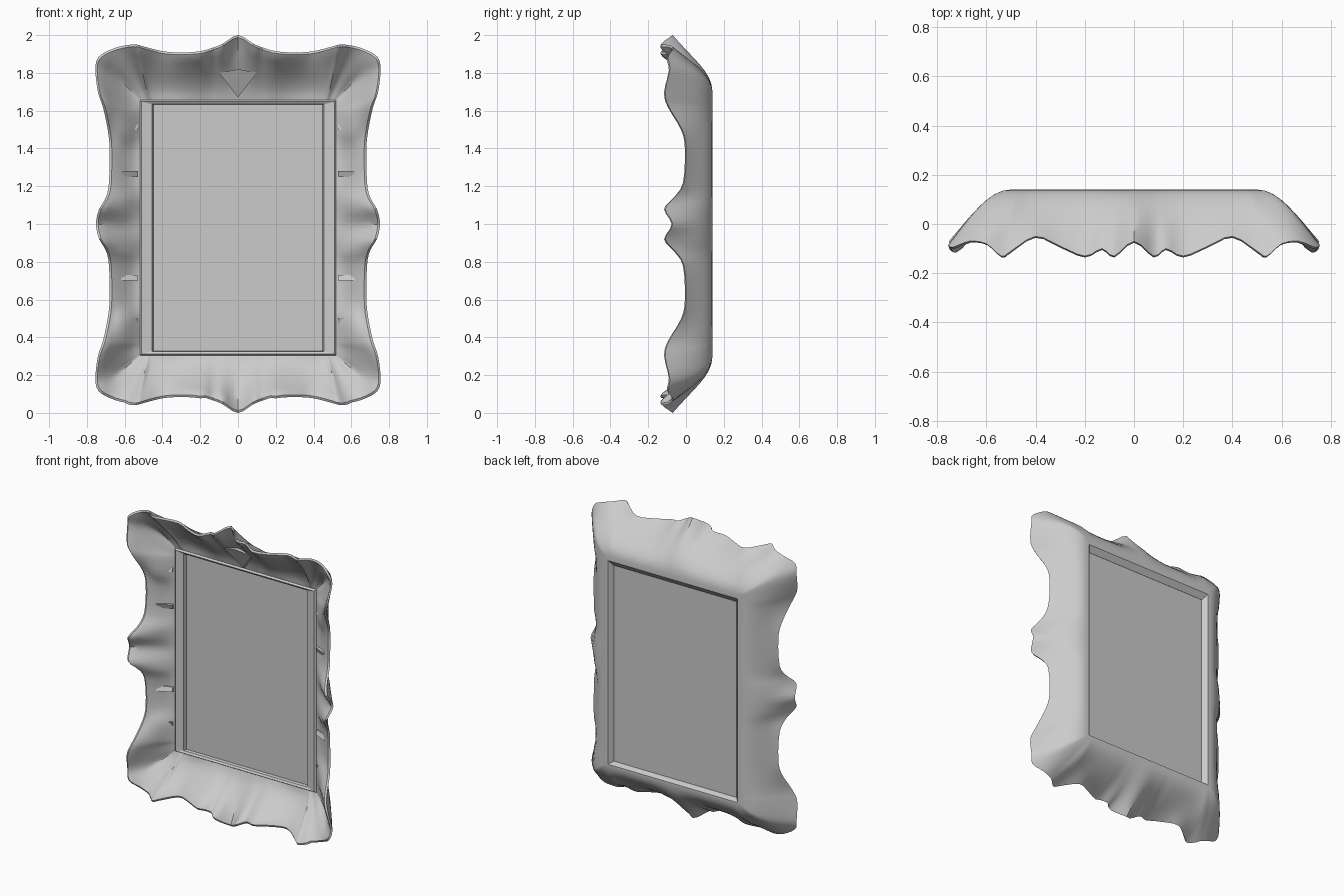
import bpy, bmesh, math
from mathutils import Vector

if "Cube" in bpy.data.objects:
    bpy.data.objects.remove(bpy.data.objects["Cube"])

# Outer rim of one quarter, top centre -> corner -> side centre: x, y, z, ornament swell
RIM = [(0, -.07, 2.0, .015), (.08, -.13, 1.955, .015), (.13, -.10, 1.935, .01),
       (.20, -.13, 1.915, .015), (.30, -.09, 1.908, .005), (.40, -.05, 1.915, 0),
       (.50, -.11, 1.94, .015), (.54, -.13, 1.95, .03), (.60, -.08, 1.945, .01),
       (.67, -.07, 1.925, .01), (.738, -.095, 1.885, 0), (.755, -.085, 1.82, .01),
       (.742, -.11, 1.70, .02), (.715, -.09, 1.62, .03), (.69, -.02, 1.50, .03),
       (.68, 0, 1.40, 0), (.683, -.01, 1.22, .005), (.70, -.06, 1.14, .03),
       (.735, -.11, 1.08, .035), (.752, -.07, 1.0, .015)]
CORNER, SUB = 10, 3


def catmull(a, b, c, d, t):
    return 0.5 * (2 * b + (c - a) * t + (2 * a - 5 * b + 4 * c - d) * t * t
                  + (3 * b - a - 3 * c + d) * t ** 3)


def smooth_quarter():
    # subdivided quarter: point, top edge flag, depth of the rim with its waves evened out
    pts = [Vector(p) for p in RIM]
    first = Vector((-pts[1].x, pts[1].y, pts[1].z, pts[1].w))
    last = Vector((pts[-2].x, pts[-2].y, 2 - pts[-2].z, pts[-2].w))
    ext = [first] + pts + [last]
    out = [catmull(*ext[i:i + 4], s / SUB) for i in range(len(pts) - 1) for s in range(SUB)]
    out.append(pts[-1])
    n = len(out)

    def even(i):
        near = [abs(i + d) for d in range(-6, 7)]
        near = [j if j < n else 2 * n - 2 - j for j in near]
        return sum(out[j].y for j in near) / len(near)
    return [(p, i <= CORNER * SUB, even(i)) for i, p in enumerate(out)]


def on_rect(p, top, hx, hz):
    # point of an inner rectangle that belongs to a rim station
    c, lim, full = (p.x, hx, .738) if top else (p.z - 1, hz, .885)
    k = lim - .07
    c = c if c < k else min(lim, k + (c - k) * .07 / (full - k))
    return (c, hz) if top else (hx, c)


def section(p, top, even, sz):
    # closed moulding section at one station: opening, front scoop, rim, back
    swell = max(p.w, 0)

    def rect(hx, hz, y, zc):
        x, z = on_rect(p, top, hx, hz)
        return Vector((x, y, zc + sz * z))

    def rim_y(f, keep):
        # the waves of the rim die out towards the opening
        return p.y + (even - p.y) * min(1, f * keep)

    outer = Vector((p.x, p.y, 1 + sz * (p.z - 1)))
    if sz < 0 and .2 < p.x < .6 and top:
        outer.z -= .008
    out = [rect(.448, .652, .10, .98), rect(.455, .655, .078, .98),
           rect(.51, .668, .07, .98), rect(.52, .676, .082, .98)]
    base = out[-1]
    inward = base - outer
    inward.y = 0
    inward.normalize()
    edge = outer + inward * .028
    for i in range(1, 9):
        f = 1 - i / 8
        q = edge.lerp(base, f)
        y0 = rim_y(f, 1.4) + .004
        q.y = y0 + (base.y - y0) * math.sin(f * math.pi / 2)
        q.y -= swell * math.sin(math.pi * f) * 1.2
        out.append(q)
    out.append(outer + inward * .012 + Vector((0, -.006, 0)))
    flange = rect(.50, .70, .14, 1.0)
    for i in range(9):
        f = i / 8
        q = outer.lerp(flange, f)
        y0 = rim_y(f, 2.2)
        q.y = y0 + (.14 - y0) * math.sin(f * math.pi / 2)
        out.append(q)
    return out + [rect(.478, .678, .14, .99), rect(.452, .652, .112, .98)]


def finish(name, bm, angle=35):
    bmesh.ops.recalc_face_normals(bm, faces=bm.faces)
    me = bpy.data.meshes.new(name)
    bm.to_mesh(me)
    bm.free()
    ob = bpy.data.objects.new(name, me)
    bpy.context.collection.objects.link(ob)
    bpy.ops.object.select_all(action='DESELECT')
    ob.select_set(True)
    bpy.context.view_layer.objects.active = ob
    bpy.ops.object.shade_smooth_by_angle(angle=math.radians(angle))
    return ob


def prism(name, front, back, mirror_x=False):
    # small carved piece: front outline joined to a back outline
    for s in ((1, -1) if mirror_x else (1,)):
        bm = bmesh.new()
        a, b = [[bm.verts.new((s * x, y, z)) for x, y, z in o] for o in (front, back)]
        bm.faces.new(a)
        bm.faces.new(b)
        for j in range(len(a)):
            k = (j + 1) % len(a)
            bm.faces.new((a[j], a[k], b[k], b[j]))
        finish(name, bm, 25)


# Carved frame moulding, lofted all the way round
quarter = smooth_quarter()
n = len(quarter)
loop = []
for sx, sz, order in ((1, 1, range(n)), (1, -1, range(n - 2, -1, -1)),
                      (-1, -1, range(1, n)), (-1, 1, range(n - 2, 0, -1))):
    for i in order:
        sec = section(*quarter[i], sz)
        if i == n - 1:      # average upper and lower halves at the side centre
            sec = [(a + b) / 2 for a, b in zip(section(*quarter[i], 1), section(*quarter[i], -1))]
        loop.append([Vector((sx * q.x, q.y, q.z)) for q in sec])
bm = bmesh.new()
rings = [[bm.verts.new(q) for q in sec] for sec in loop]
for a, b in zip(rings, rings[1:] + rings[:1]):
    m = len(a)
    for j in range(m):
        k = (j + 1) % m
        bm.faces.new((a[j], a[k], b[k], b[j]))
finish("carved_frame", bm)

# Picture panel set into the opening
bm = bmesh.new()
bmesh.ops.create_cube(bm, size=1)
panel = finish("picture_panel", bm)
panel.location, panel.scale = (0, .105, .98), (.904, .012, 1.304)

# Shallow wedge ribs across the side mouldings
for z, d in ((1.50, .03), (1.28, -.03), (.70, .03), (.50, -.03)):
    prism("side_rib",
          [(.53, .062, z), (.62, .02, z), (.62, .035, z + d), (.53, .072, z + d)],
          [(.53, .095, z), (.62, .055, z), (.62, .055, z + d), (.53, .095, z + d)], True)

# Keystone leaf under the top crest
prism("keystone_leaf", [(-.10, -.005, 1.80), (0, -.02, 1.82), (.10, -.005, 1.80), (0, .055, 1.67)],
      [(-.10, .04, 1.80), (0, .03, 1.82), (.10, .04, 1.80), (0, .09, 1.67)])
